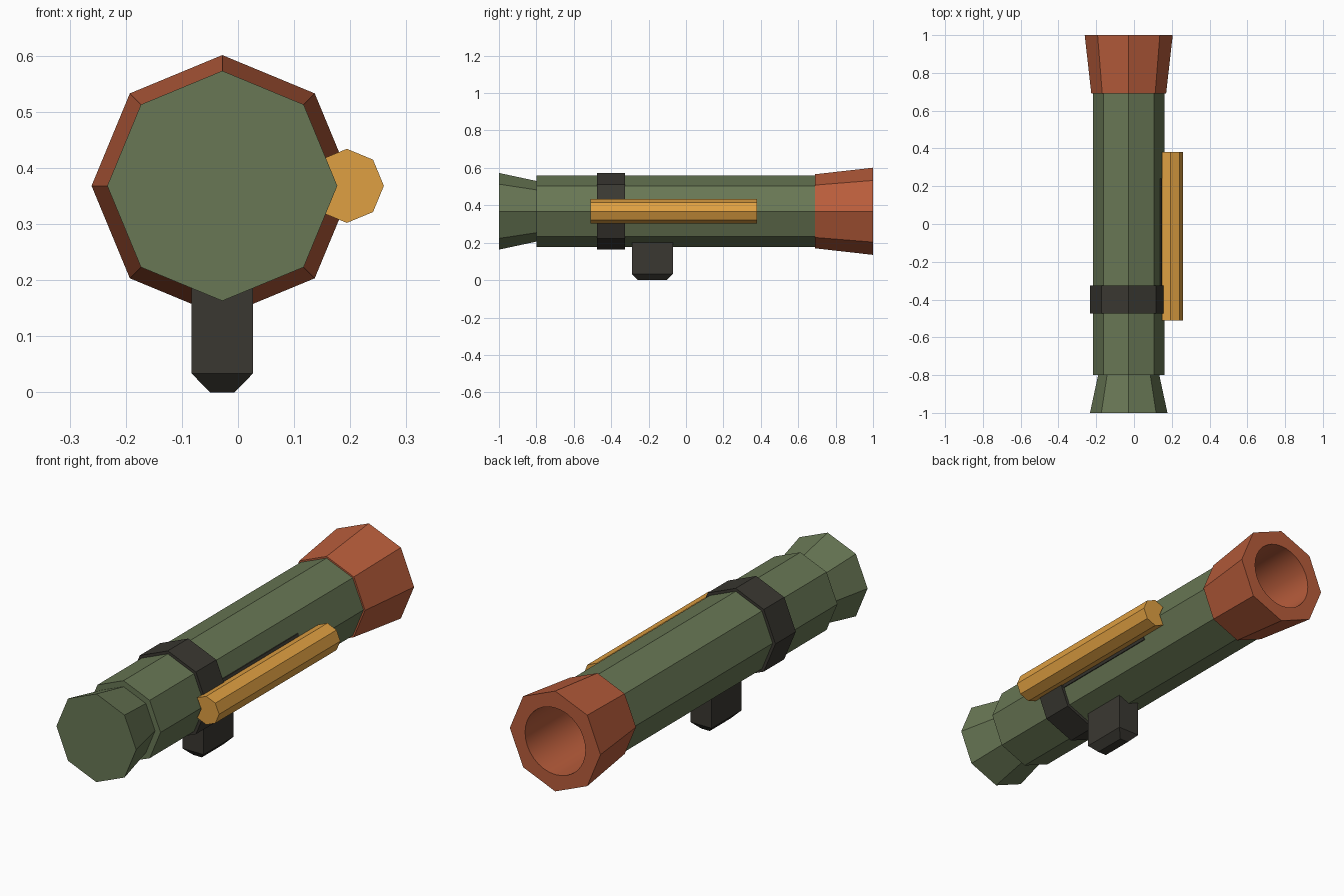
import bpy, bmesh
from math import cos, sin, pi

if "Cube" in bpy.data.objects:
    bpy.data.objects.remove(bpy.data.objects["Cube"], do_unlink=True)

CX, CZ = -0.028, 0.368      # tube axis
BORE = 0.155


def material(name, rgb):
    m = bpy.data.materials.new(name)
    m.use_nodes = True
    m.diffuse_color = (*rgb, 1)
    m.node_tree.nodes["Principled BSDF"].inputs["Base Color"].default_value = (*rgb, 1)
    return m


GREEN = material("olive green", (0.14, 0.185, 0.09))
RED = material("rust red", (0.48, 0.108, 0.044))
DARK = material("charcoal", (0.042, 0.039, 0.031))
AMBER = material("amber", (0.74, 0.35, 0.054))


def finish(bm, name, mat, flip=False, smooth=False):
    bmesh.ops.recalc_face_normals(bm, faces=bm.faces)
    if flip:
        bmesh.ops.reverse_faces(bm, faces=bm.faces)
    me = bpy.data.meshes.new(name)
    bm.to_mesh(me)
    bm.free()
    me.materials.append(mat)
    ob = bpy.data.objects.new(name, me)
    bpy.context.collection.objects.link(ob)
    if smooth:
        bpy.ops.object.select_all(action="DESELECT")
        ob.select_set(True)
        bpy.context.view_layer.objects.active = ob
        bpy.ops.object.shade_smooth_by_angle(angle=pi / 6)
    return ob


def ring(bm, y, r, n=8):
    return [bm.verts.new((CX + r * cos(2 * pi * i / n), y, CZ + r * sin(2 * pi * i / n)))
            for i in range(n)]


def bridge(bm, a, b):
    n = len(a)
    for i in range(n):
        j = (i + 1) % n
        bm.faces.new((a[i], a[j], b[j], b[i]))


def octagon_tube(name, mat, y0, r0, y1, r1, caps=(True, True)):
    bm = bmesh.new()
    a, b = ring(bm, y0, r0), ring(bm, y1, r1)
    bridge(bm, a, b)
    for loop, closed in zip((a, b), caps):
        if closed:
            bm.faces.new(loop)
    return finish(bm, name, mat)


def extrude_section(name, mat, section, y0, y1):
    bm = bmesh.new()
    a = [bm.verts.new((x, y0, z)) for x, z in section]
    b = [bm.verts.new((x, y1, z)) for x, z in section]
    bridge(bm, a, b)
    bm.faces.new(a)
    bm.faces.new(b)
    return finish(bm, name, mat)


# Main tube, rear flare and strap band
octagon_tube("main_tube", GREEN, -0.8, 0.19, 0.69, 0.19, (True, False))
octagon_tube("end_flare", GREEN, -1, 0.205, -0.8, 0.162)
octagon_tube("strap_band", DARK, -0.475, 0.204, -0.325, 0.204)

# Flared muzzle with a round bore through an eight-sided body
bm = bmesh.new()
outer, inner = [], []
for y, r in ((0.69, 0.198), (1, 0.233)):
    o, h = ring(bm, y, r), ring(bm, y, BORE, 32)
    for i in range(8):
        arc = [h[(4 * i + k) % 32] for k in range(5)]
        bm.faces.new([o[(i + 1) % 8], o[i]] + arc)
    outer.append(o)
    inner.append(h)
bridge(bm, *outer)
bridge(bm, *inner)
finish(bm, "muzzle", RED, smooth=False)
for f in bpy.data.objects["muzzle"].data.polygons:
    f.use_smooth = len(f.vertices) == 4 and f.area < 0.02
muzzle = bpy.data.objects["muzzle"].data
for e in muzzle.edges:
    # keep the bore rims and the outer body crisp
    p, q = (muzzle.vertices[v].co for v in e.vertices)
    e_is_bore_seam = abs(p.y - q.y) > 0.1 and (p.x - CX) ** 2 + (p.z - CZ) ** 2 < 0.03
    e.use_edge_sharp = not e_is_bore_seam

# Bore lining, a closed cup continuing inside the tube
bm = bmesh.new()
a, b = ring(bm, 0.69, BORE, 32), ring(bm, 0.45, BORE, 32)
bridge(bm, a, b)
bm.faces.new(b)
finish(bm, "bore_lining", RED, flip=True, smooth=True)

# Side sight: octagonal bar whose inner corner is notched to fit the tube
SX, SR = 0.194, 0.066
section = [(SX + SR * cos(pi * i / 4), CZ + SR * sin(pi * i / 4)) for i in range(8)]
section[4] = (0.168, CZ)
extrude_section("side_sight", AMBER, section, -0.51, 0.38)

# Thin mounting pad wrapped over the tube corner
slope, half = 0.414, 0.058
pad = []
for x, signs in ((0.166, (-1, 0, 1)), (0.158, (1, 0, -1))):
    pad += [(x - slope * half * abs(s), CZ + s * half) for s in signs]
extrude_section("sight_pad", DARK, pad, -0.37, 0.24)

# Grip: block with a chamfered foot
bm = bmesh.new()
levels = []
for z, hx, hy in ((0, 0.022, 0.077), (0.034, 0.055, 0.11), (0.24, 0.055, 0.11)):
    levels.append([bm.verts.new((CX + sx * hx, -0.18 + sy * hy, z))
                   for sx, sy in ((-1, -1), (1, -1), (1, 1), (-1, 1))])
bridge(bm, levels[0], levels[1])
bridge(bm, levels[1], levels[2])
bm.faces.new(levels[0])
bm.faces.new(levels[2])
finish(bm, "grip", DARK)
